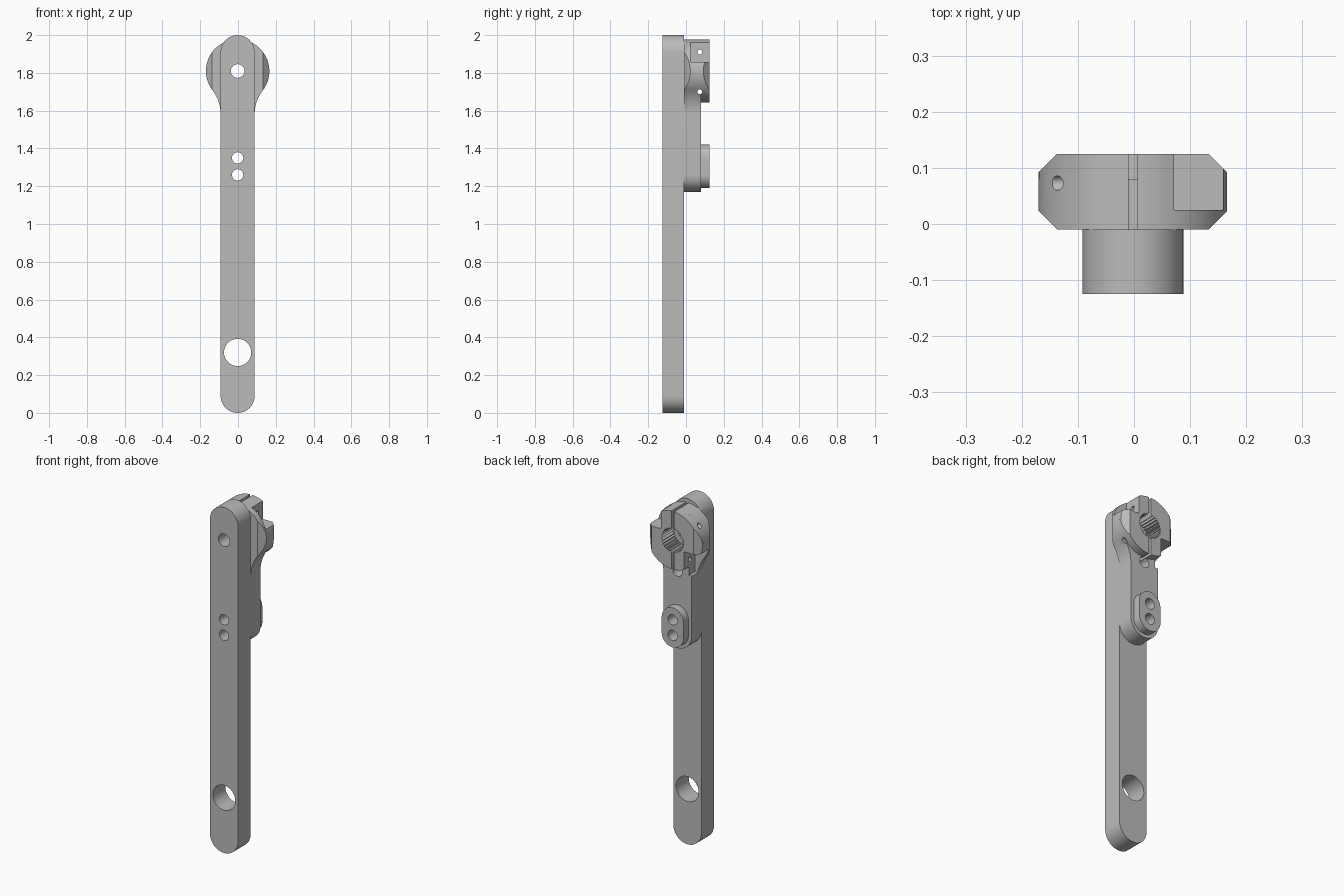
import bpy, bmesh
from math import sin, cos, radians

cube = bpy.data.objects.get("Cube")
if cube:
    bpy.data.objects.remove(cube)

grey = bpy.data.materials.new("light grey")
grey.use_nodes = True
grey.diffuse_color = (0.5, 0.5, 0.5, 1)
grey.node_tree.nodes["Principled BSDF"].inputs["Base Color"].default_value = (0.5, 0.5, 0.5, 1)

HUB_Z, HUB_R, ARM_R = 1.81, 0.168, 0.09
FRONT, STEP, BACK = -0.01, 0.08, 0.125


def arc(x, z, r, start, end, n=24):
    return [(x + r * cos(radians(start + (end - start) * i / n)),
             z + r * sin(radians(start + (end - start) * i / n))) for i in range(n + 1)]


def circle(x, z, r, n=48):
    return arc(x, z, r, 0, 360, n)[:-1]


def slot(low, high, r):
    return arc(0, low, r, 180, 360) + arc(0, high, r, 0, 180)


def rect(a, b, c, d):
    return [(a, c), (b, c), (b, d), (a, d)]


def prism(name, points, lo, hi, axis="Y"):
    """Extrude a 2D profile along an axis from lo to hi."""
    place = {"X": lambda u, v, w: (w, u, v),
             "Y": lambda u, v, w: (u, w, v),
             "Z": lambda u, v, w: (u, v, w)}[axis]
    bm = bmesh.new()
    rings = [[bm.verts.new(place(u, v, w)) for u, v in points] for w in (lo, hi)]
    bm.faces.new(rings[0])
    bm.faces.new(rings[1])
    for i in range(len(points)):
        j = (i + 1) % len(points)
        bm.faces.new((rings[0][i], rings[0][j], rings[1][j], rings[1][i]))
    bmesh.ops.recalc_face_normals(bm, faces=bm.faces)
    mesh = bpy.data.meshes.new(name)
    bm.to_mesh(mesh)
    bm.free()
    mesh.materials.append(grey)
    obj = bpy.data.objects.new(name, mesh)
    bpy.context.collection.objects.link(obj)
    return obj


def cut(obj, cutters):
    """Subtract every cutter and bake the result."""
    for c in cutters:
        mod = obj.modifiers.new("cut", "BOOLEAN")
        mod.operation, mod.solver, mod.object = "DIFFERENCE", "EXACT", c
    deps = bpy.context.evaluated_depsgraph_get()
    deps.update()
    baked = bpy.data.meshes.new_from_object(obj.evaluated_get(deps))
    obj.modifiers.clear()
    obj.data = baked


# Solid parts: long arm, bracket with flared neck, rear clamp ring, bolt pad
arm = prism("arm", slot(ARM_R, 2 - ARM_R, ARM_R), -0.125, FRONT)
outline = (arc(0, 1.26, ARM_R, 180, 360)
           + arc(0.30, 1.58, 0.21, 180, 142.5, 12)
           + arc(0, HUB_Z, HUB_R, -37.5, 217.5, 56)[1:-1]
           + arc(-0.30, 1.58, 0.21, 37.5, 0, 12))
bracket = prism("bracket", outline, FRONT, STEP)
ring = prism("clamp_ring", circle(0, HUB_Z, HUB_R, 80), STEP, BACK)
pad = prism("bolt_pad", slot(1.26, 1.35, 0.07), STEP, BACK)

# Cutters: through holes
bolt_holes = [prism("bolt_hole", circle(0, z, 0.03), -0.2, 0.2) for z in (1.26, 1.35)]
pivot = prism("pivot_hole", circle(0, HUB_Z, 0.036), -0.2, 0.2)
eye = prism("lower_hole", circle(0, 0.32, 0.072), -0.2, 0.2)

# Cutters: toothed bore, clamp slit and its relief hole
teeth = 28
star = [(r * cos(radians(a)), HUB_Z + r * sin(radians(a)))
        for i in range(teeth * 2)
        for r, a in [((0.063, 0.073)[i % 2], i * 180 / teeth)]]
bore = prism("toothed_bore", star, 0.02, 0.2)
slit = prism("slit", rect(-0.008, 0.008, 1.62, 2.1), -0.05, 0.2)
relief = prism("relief_hole", circle(0, 1.615, 0.03), -0.05, 0.2)

# Cutters: diagonal pair of bolt notches and the cross bolts
notches = [prism("notch", rect(0.073, 0.3, 1.857, 2.1), 0.025, 0.2),
           prism("notch", rect(-0.3, -0.073, 1.61, 2 * HUB_Z - 1.857), 0.025, 0.2)]
cross = [prism("cross_bolt_hole", circle(0.073, z, 0.013, 24), -0.3, 0.3, "X")
         for z in (1.91, 1.70)]

# Cutters: flat side chamfers, mirrored left and right
chamfers = []
for s in (1, -1):
    for tri in ([(0.125, -0.02), (0.2, 0.055), (0.2, -0.02)],
                [(0.125, 0.135), (0.2, 0.06), (0.2, 0.135)]):
        chamfers.append(prism("chamfer", [(s * x, y) for x, y in tri], 1.5, 2.1, "Z"))

hub = [pivot, bore, slit] + notches + cross + chamfers
cut(arm, bolt_holes + [pivot, eye])
cut(bracket, bolt_holes + hub + [relief])
cut(ring, hub)
cut(pad, bolt_holes)

for c in bolt_holes + hub + [eye, relief]:
    bpy.data.objects.remove(c)

# Smooth the round walls, keep the edges sharp
for o in bpy.context.view_layer.objects:
    o.select_set(False)
for o in (arm, bracket, ring, pad):
    o.location.x = -0.002
    o.select_set(True)
bpy.context.view_layer.objects.active = arm
bpy.ops.object.shade_smooth_by_angle(angle=radians(25))
